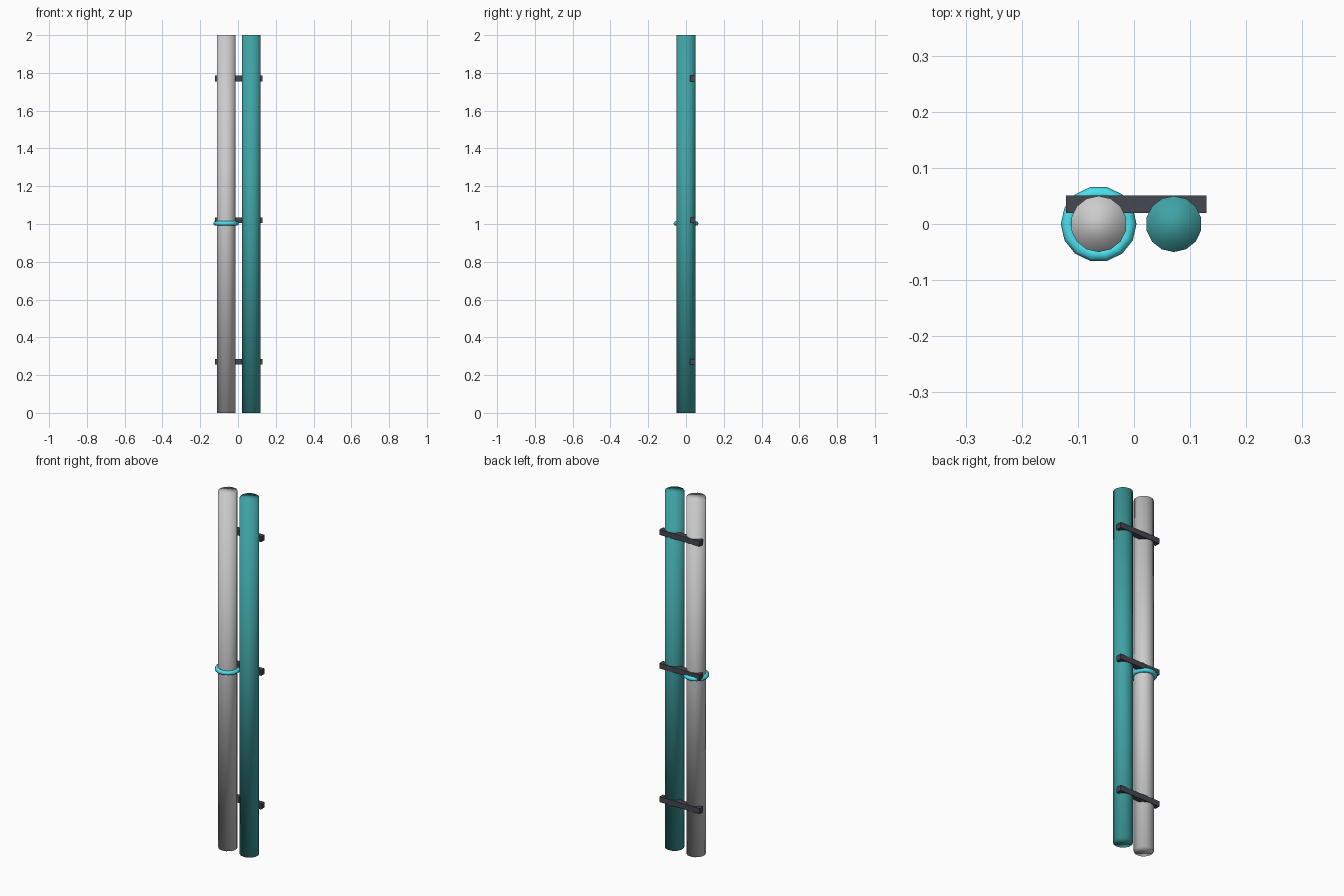
import bpy
import math

if "Cube" in bpy.data.objects:
    bpy.data.objects.remove(bpy.data.objects["Cube"])

SIDES = 14


def finish(name, color=None, smooth=True):
    ob = bpy.context.object
    ob.name = name
    if smooth:
        bpy.ops.object.shade_smooth()
    if color:
        mat = bpy.data.materials.new(name + "_colour")
        mat.diffuse_color = (*color, 1)
        mat.use_nodes = True
        mat.node_tree.nodes["Principled BSDF"].inputs["Base Color"].default_value = mat.diffuse_color
        ob.data.materials.append(mat)
    return ob


def pipe(name, x, color=None):
    bpy.ops.mesh.primitive_cylinder_add(vertices=SIDES, radius=0.05, depth=2,
                                        location=(x, 0, 1))
    return finish(name, color)


# two upright pipes
pipe("grey_pipe", -0.063)
pipe("teal_pipe", 0.071, (0.05, 0.36, 0.37))

# ring round the middle of the grey pipe (vertices on the x axis)
bpy.ops.mesh.primitive_torus_add(major_segments=SIDES, minor_segments=8,
                                 major_radius=0.0555, minor_radius=0.012,
                                 location=(-0.063, 0, 1.003))
finish("pipe_ring", (0.07, 0.75, 0.85))

# bracket bars joining the pipes at the back
for i, z in enumerate((0.27, 1.02, 1.77)):
    bpy.ops.mesh.primitive_cube_add(size=1, location=(0.004, 0.0355, z))
    bpy.context.object.scale = (0.25, 0.031, 0.03)
    bpy.ops.object.transform_apply(location=False, rotation=False, scale=True)
    finish("bracket_bar_%d" % (i + 1), (0.06, 0.065, 0.08), smooth=False)
